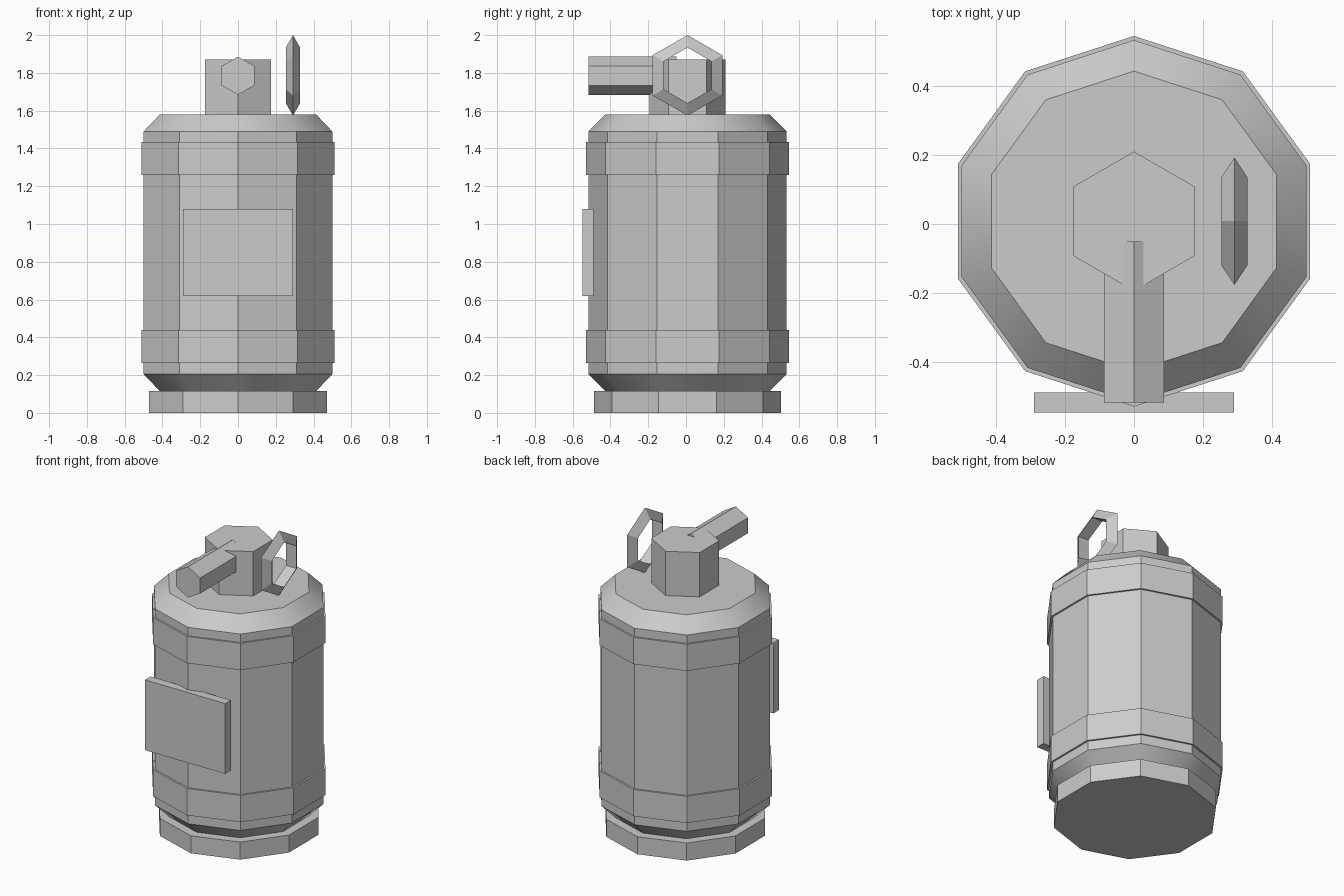
import bpy, bmesh, math
from mathutils import Matrix, Vector

if "Cube" in bpy.data.objects:
    bpy.data.objects.remove(bpy.data.objects["Cube"])

CY = 0.008  # shared centre line of the round parts

grey = bpy.data.materials.new("plain grey")
grey.diffuse_color = (0.6, 0.6, 0.6, 1)
grey.use_nodes = True
grey.node_tree.nodes["Principled BSDF"].inputs["Base Color"].default_value = grey.diffuse_color


def finish(name, bm, matrix):
    bmesh.ops.recalc_face_normals(bm, faces=bm.faces)
    bm.transform(matrix)
    mesh = bpy.data.meshes.new(name)
    bm.to_mesh(mesh)
    bm.free()
    mesh.materials.append(grey)
    obj = bpy.data.objects.new(name, mesh)
    bpy.context.collection.objects.link(obj)
    bpy.ops.object.select_all(action='DESELECT')
    obj.select_set(True)
    bpy.context.view_layer.objects.active = obj
    bpy.ops.object.shade_smooth_by_angle(angle=math.radians(31))
    return obj


def turned(name, sides, profile, matrix, closed=False):
    """Spin a (radius, height) profile with one corner on +Y; cap it unless closed."""
    bm = bmesh.new()
    rings = []
    for r, z in profile:
        angles = [math.pi / 2 + math.tau * i / sides for i in range(sides)]
        rings.append([bm.verts.new((r * math.cos(a), r * math.sin(a), z)) for a in angles])
    pairs = list(zip(rings, rings[1:]))
    if closed:
        pairs.append((rings[-1], rings[0]))
    else:
        bm.faces.new(rings[0])
        bm.faces.new(rings[-1])
    for low, high in pairs:
        for i in range(sides):
            j = (i + 1) % sides
            bm.faces.new((low[i], low[j], high[j], high[i]))
    return finish(name, bm, matrix)


upright = Matrix.Translation((0, CY, 0))

# Ten-sided canister: foot, bevelled body, two raised bands
turned("foot", 10, [(0.495, 0), (0.495, 0.115)], upright)
turned("body", 10, [(0.435, 0.115), (0.525, 0.205), (0.525, 1.49), (0.435, 1.58)], upright)
for name, z in (("lower_band", 0.265), ("upper_band", 1.26)):
    turned(name, 10, [(0.537, z), (0.537, z + 0.175)], upright)

# Six-sided cap
turned("cap", 6, [(0.202, 1.57), (0.202, 1.87)], upright)

# Six-sided lever pointing forward, its corner proud of the cap top
lying = Matrix.Translation((0, 0, 1.785)) @ Matrix.Rotation(math.pi / 2, 4, 'X')
turned("lever", 6, [(0.101, 0.05), (0.101, 0.517)], lying)

# Six-sided pull ring with a triangular section, standing beside the cap
facing_side = Matrix.Translation((0.291, CY, 1.787)) @ Matrix(
    ((0, 0, 1, 0), (1, 0, 0, 0), (0, 1, 0, 0), (0, 0, 0, 1)))
turned("pull_ring", 6, [(0.213, 0), (0.147, 0.038), (0.147, -0.038)], facing_side, closed=True)

# Front plate
bm = bmesh.new()
bmesh.ops.create_cube(bm, size=1)
finish("front_plate", bm, Matrix.Translation((0, -0.518, 0.85)) @ Matrix.Diagonal((0.58, 0.058, 0.46, 1)))
